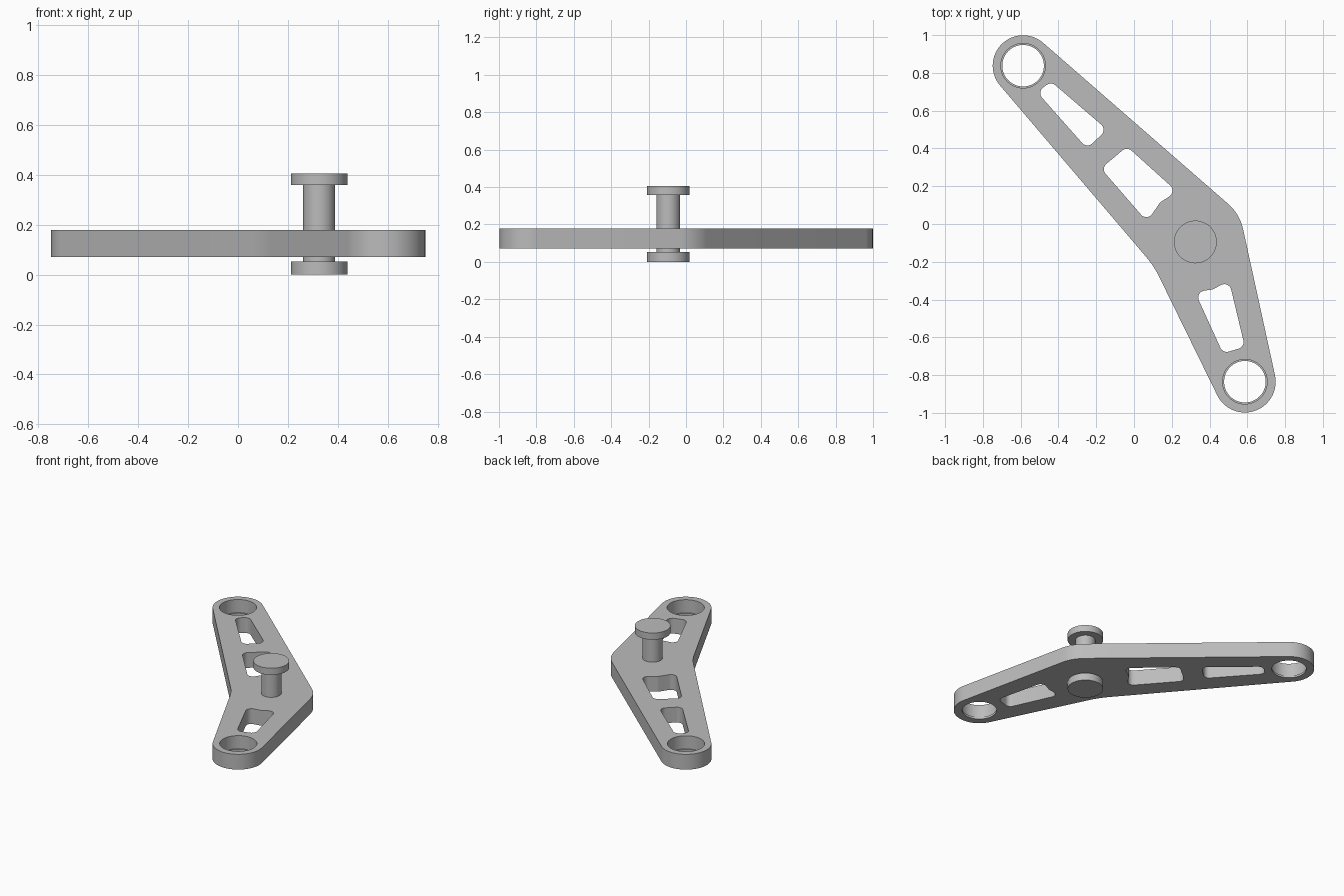
import bpy, bmesh
from math import atan2, acos, cos, sin, pi, tan, radians
from mathutils import Vector

if "Cube" in bpy.data.objects:
    bpy.data.objects.remove(bpy.data.objects["Cube"], do_unlink=True)

metal = bpy.data.materials.new("plain_grey_metal")
metal.use_nodes = True
GREY = (0.5, 0.5, 0.5, 1)
metal.diffuse_color = GREY
metal.node_tree.nodes["Principled BSDF"].inputs["Base Color"].default_value = GREY


def arc(center, radius, start, end, steps):
    return [Vector((center[0] + radius * cos(start + (end - start) * i / steps),
                    center[1] + radius * sin(start + (end - start) * i / steps)))
            for i in range(steps + 1)]


def circle(center, radius, steps=64):
    return arc(center, radius, 0, 2 * pi, steps)[:-1]


def fillet(before, corner, after, radius, steps=8):
    """Points of an arc that rounds one corner of an outline."""
    before, corner, after = Vector(before), Vector(corner), Vector(after)
    u, v = (before - corner).normalized(), (after - corner).normalized()
    half = u.angle(v) / 2
    center = corner + (u + v).normalized() * radius / sin(half)
    p, q = corner + u * radius / tan(half) - center, corner + v * radius / tan(half) - center
    a = atan2(p.y, p.x)
    turn = (atan2(q.y, q.x) - a + pi) % (2 * pi) - pi
    return arc(center, radius, a, a + turn, steps)


def rounded(points, radius):
    n = len(points)
    return [p for i in range(n)
            for p in fillet(points[i - 1], points[i], points[(i + 1) % n], radius)]


def end_arc(center, radius, first, second):
    """Counter-clockwise arc between the tangents to two corner points."""
    def angles(corner):
        d = Vector(corner) - Vector(center)
        return atan2(d.y, d.x), acos(radius / d.length)
    a, da = angles(first)
    b, db = angles(second)
    start = a + da
    return arc(center, radius, start, start + (b - db - start) % (2 * pi), 40)


def finish(obj):
    obj.data.materials.clear()
    obj.data.materials.append(metal)
    bpy.ops.object.select_all(action='DESELECT')
    obj.select_set(True)
    bpy.context.view_layer.objects.active = obj
    bpy.ops.object.shade_smooth_by_angle(angle=radians(30))


def slab(name, loops, z0, z1):
    """Extruded flat shape; the first loop is the outline, the rest are holes."""
    curve = bpy.data.curves.new(name, 'CURVE')
    curve.dimensions = '2D'
    curve.fill_mode = 'BOTH'
    curve.extrude = (z1 - z0) / 2
    for loop in loops:
        spline = curve.splines.new('POLY')
        spline.points.add(len(loop) - 1)
        for point, co in zip(spline.points, loop):
            point.co = (co.x, co.y, 0, 1)
        spline.use_cyclic_u = True
    source = bpy.data.objects.new(name + "_curve", curve)
    bpy.context.collection.objects.link(source)
    bpy.context.view_layer.update()
    mesh = bpy.data.meshes.new_from_object(
        source.evaluated_get(bpy.context.evaluated_depsgraph_get()))
    bpy.data.objects.remove(source, do_unlink=True)
    bm = bmesh.new()
    bm.from_mesh(mesh)
    bmesh.ops.remove_doubles(bm, verts=bm.verts, dist=0.0002)
    bmesh.ops.recalc_face_normals(bm, faces=bm.faces)
    bm.to_mesh(mesh)
    bm.free()
    obj = bpy.data.objects.new(name, mesh)
    obj.location.z = (z0 + z1) / 2
    bpy.context.collection.objects.link(obj)
    finish(obj)


def cylinder(name, radius, z0, z1):
    bpy.ops.mesh.primitive_cylinder_add(vertices=64, radius=radius, depth=z1 - z0,
                                        location=(0.325, -0.095, (z0 + z1) / 2))
    obj = bpy.context.object
    obj.name = name
    finish(obj)


# Bent arm plate: round ends joined by tangents, with lightening pockets
rear, front = (-0.587, 0.838), (0.587, -0.835)
inner, outer = (0.105, -0.222), (0.56, 0.053)
rear_arc = end_arc(rear, 0.161, outer, inner)
front_arc = end_arc(front, 0.163, inner, outer)
outline = (rear_arc + fillet(rear_arc[-1], inner, front_arc[0], 0.5)
           + front_arc + fillet(front_arc[-1], outer, rear_arc[0], 0.25, 16))
rear_pocket = [(-0.439, 0.754), (-0.143, 0.5), (-0.249, 0.4), (-0.513, 0.698)]
middle_pocket = [(-0.037, 0.41), (0.227, 0.172), (0.138, 0.114), (0.069, 0.013), (-0.175, 0.294)]
front_pocket = [(0.323, -0.36), (0.418, -0.346), (0.503, -0.3), (0.587, -0.65), (0.471, -0.685)]
BORE, LIP = 0.118, 0.11
slab("arm_plate", [outline, circle(rear, BORE), circle(front, BORE)]
     + [rounded(p, 0.037) for p in (rear_pocket, middle_pocket, front_pocket)], 0.071, 0.178)

# Small retaining lips at the bottom of the end bores
for name, center in (("rear_bore_lip", rear), ("front_bore_lip", front)):
    slab(name, [circle(center, BORE), circle(center, LIP)], 0.071, 0.086)

# Pivot pin with a head at each end
cylinder("pin_shaft", 0.064, 0.04, 0.37)
cylinder("pin_bottom_head", 0.113, 0, 0.052)
cylinder("pin_top_head", 0.113, 0.358, 0.405)
